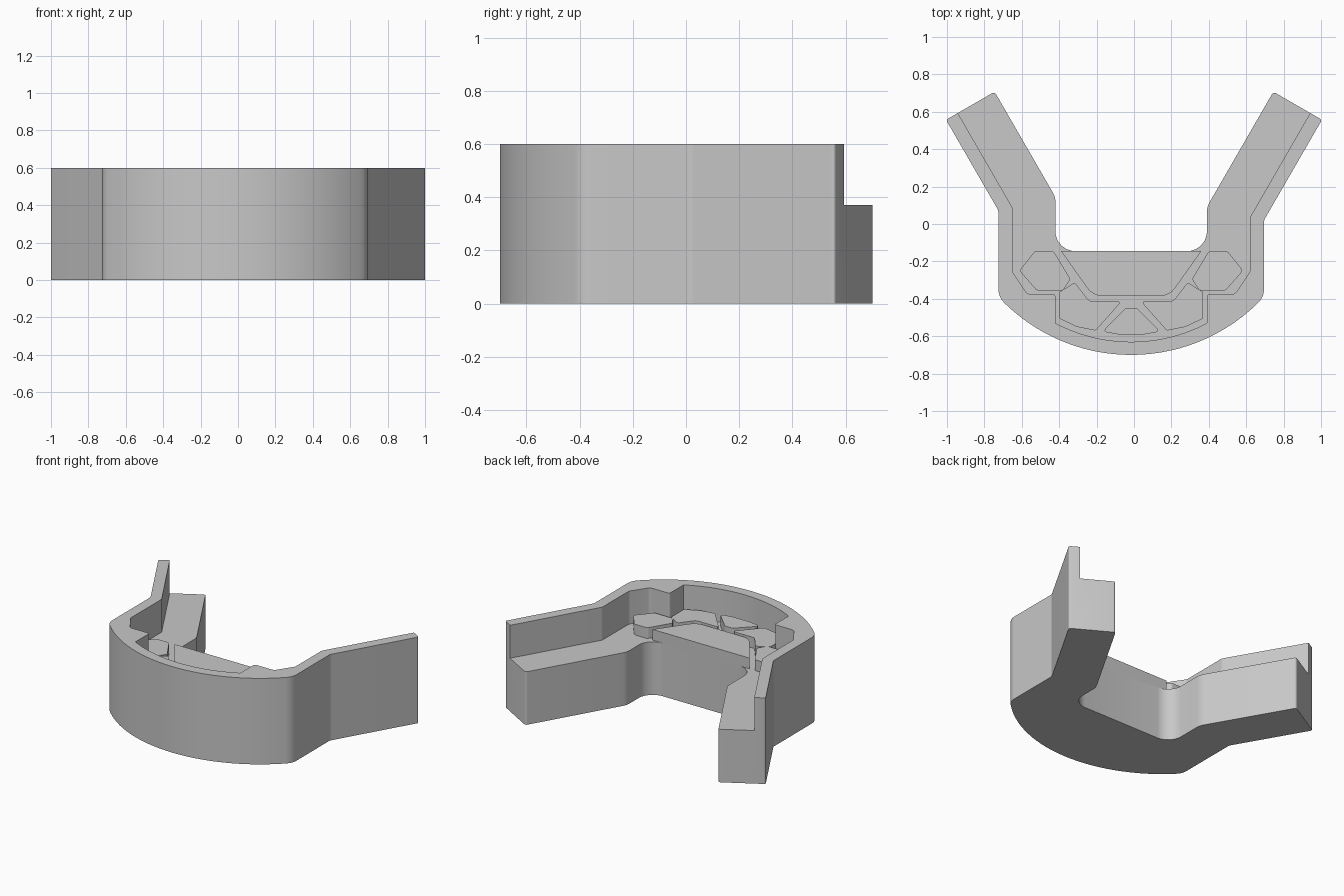
import bpy
import bmesh
import math
from mathutils import Vector

CX = -0.015          # centre line of the curved body
FLOOR, TOP, PAD = 0.37, 0.6, 0.445

if "Cube" in bpy.data.objects:
    bpy.data.objects.remove(bpy.data.objects["Cube"], do_unlink=True)

grey = bpy.data.materials.new("plain_grey")
grey.use_nodes = True
grey.diffuse_color = (0.58, 0.58, 0.58, 1)
grey.node_tree.nodes["Principled BSDF"].inputs["Base Color"].default_value = (0.58, 0.58, 0.58, 1)


def rounded(points, steps=6):
    """Turn (x, y, radius) corners into a loop with round corners."""
    loop = []
    for i, (x, y, r) in enumerate(points):
        p = Vector((x, y))
        if r == 0:
            loop.append(p)
            continue
        a = (Vector(points[i - 1][:2]) - p).normalized()
        b = (Vector(points[(i + 1) % len(points)][:2]) - p).normalized()
        half = a.angle(b) / 2
        centre = p + (a + b).normalized() * r / math.sin(half)
        start = p + a * r / math.tan(half) - centre
        end = p + b * r / math.tan(half) - centre
        for k in range(steps + 1):
            # Blend the two radii, then push the point back onto the circle
            loop.append(centre + start.lerp(end, k / steps).normalized() * r)
    return loop


def arc(half_width, low, radius, steps):
    """Inner points of a front-facing arc, running from -x to +x."""
    sweep = math.asin(half_width / radius)
    angles = [sweep * (2 * k / steps - 1) for k in range(1, steps)]
    return [(CX + radius * math.sin(t), low + radius - radius * math.cos(t), 0) for t in angles]


def arc_end(half_width, low, radius):
    return low + radius - math.sqrt(radius ** 2 - half_width ** 2)


def prism(name, loop, z0, z1):
    bm = bmesh.new()
    face = bm.faces.new([bm.verts.new((p.x, p.y, z0)) for p in loop])
    out = bmesh.ops.extrude_face_region(bm, geom=[face])
    verts = [g for g in out["geom"] if isinstance(g, bmesh.types.BMVert)]
    bmesh.ops.translate(bm, verts=verts, vec=(0, 0, z1 - z0))
    bmesh.ops.recalc_face_normals(bm, faces=bm.faces)
    mesh = bpy.data.meshes.new(name)
    bm.to_mesh(mesh)
    bm.free()
    mesh.materials.append(grey)
    obj = bpy.data.objects.new(name, mesh)
    bpy.context.collection.objects.link(obj)
    return obj


def smooth(obj):
    bpy.ops.object.select_all(action="DESELECT")
    obj.select_set(True)
    bpy.context.view_layer.objects.active = obj
    bpy.ops.object.shade_smooth_by_angle(angle=math.radians(25))


def on_arm(x, tip_x, tip_y):
    """Height in y where a slanted arm edge crosses the given x."""
    return tip_y - math.tan(math.radians(60)) * (tip_x - abs(x))


def outer_side(s):
    """Outline of one half, from the front arc around the arm to the middle."""
    out, inn = CX + s * 0.71, CX + s * 0.405
    return [(out, arc_end(0.71, -0.7, 0.966), 0.1),
            (out, on_arm(out, 1.005, 0.557), 0.05),
            (s * 1.005, 0.557, 0.012),
            (s * 0.745, 0.707, 0.015),
            (inn, on_arm(inn, 0.745, 0.707), 0.1),
            (inn, -0.145, 0.105)]


def cavity_side(s):
    """Inner edge of the raised wall on one half, open past the arm tip."""
    x = CX + s * 0.635
    return [(CX + s * 0.405, arc_end(0.405, -0.63, 0.87), 0),
            (CX + s * 0.405, -0.375, 0.015),
            (CX + s * 0.555, -0.375, 0.03),
            (x, -0.255, 0.03),
            (x, on_arm(x, 0.94, 0.59), 0.03),
            (s * 1.14, 0.936, 0)]


def closed(side, front):
    return rounded(front + side(1) + side(-1)[::-1])


# Body: full-height block with the tray cut out behind the wall
body = prism("body", closed(outer_side, arc(0.71, -0.7, 0.966, 30)), 0, TOP)
cutter = prism("tray_cutter", closed(cavity_side, arc(0.405, -0.63, 0.87, 20)), FLOOR, 1)
cutter.hide_render = True
cut = body.modifiers.new("tray", "BOOLEAN")
cut.operation, cut.solver, cut.object = "DIFFERENCE", "EXACT", cutter
bpy.context.view_layer.objects.active = body
bpy.ops.object.modifier_apply(modifier=cut.name)
bpy.data.objects.remove(cutter, do_unlink=True)
smooth(body)


def pad(name, points):
    smooth(prism(name, rounded([(CX + x, y, r) for x, y, r in points], 4), FLOOR - 0.01, PAD))


def mirrored(points):
    return points + [(-x, y, r) for x, y, r in reversed(points)]


# Raised centre platform
pad("centre_platform", mirrored([(0.375, -0.145, 0), (0.205, -0.385, 0.1)]))

# Front pad with a bowed outer edge
pad("front_pad", mirrored([(0.03, -0.45, 0.015), (0.155, -0.575, 0.012), (0.07, -0.59, 0)]))

# Paired side pads
for s, label in ((1, "left"), (-1, "right")):
    pad(label + "_rear_pad", [(s * x, y, r) for x, y, r in (
        (0.325, -0.295, 0.015), (0.415, -0.145, 0.02), (0.515, -0.145, 0.02),
        (0.598, -0.25, 0.02), (0.505, -0.355, 0.02), (0.365, -0.355, 0.02))])
    pad(label + "_front_side_pad", [(s * x, y, r) for x, y, r in (
        (0.385, -0.365, 0.015), (0.302, -0.312, 0.015), (0.225, -0.412, 0.03),
        (0.05, -0.412, 0.01), (0.19, -0.57, 0.015), (0.29, -0.55, 0),
        (0.385, -0.505, 0.015))])
